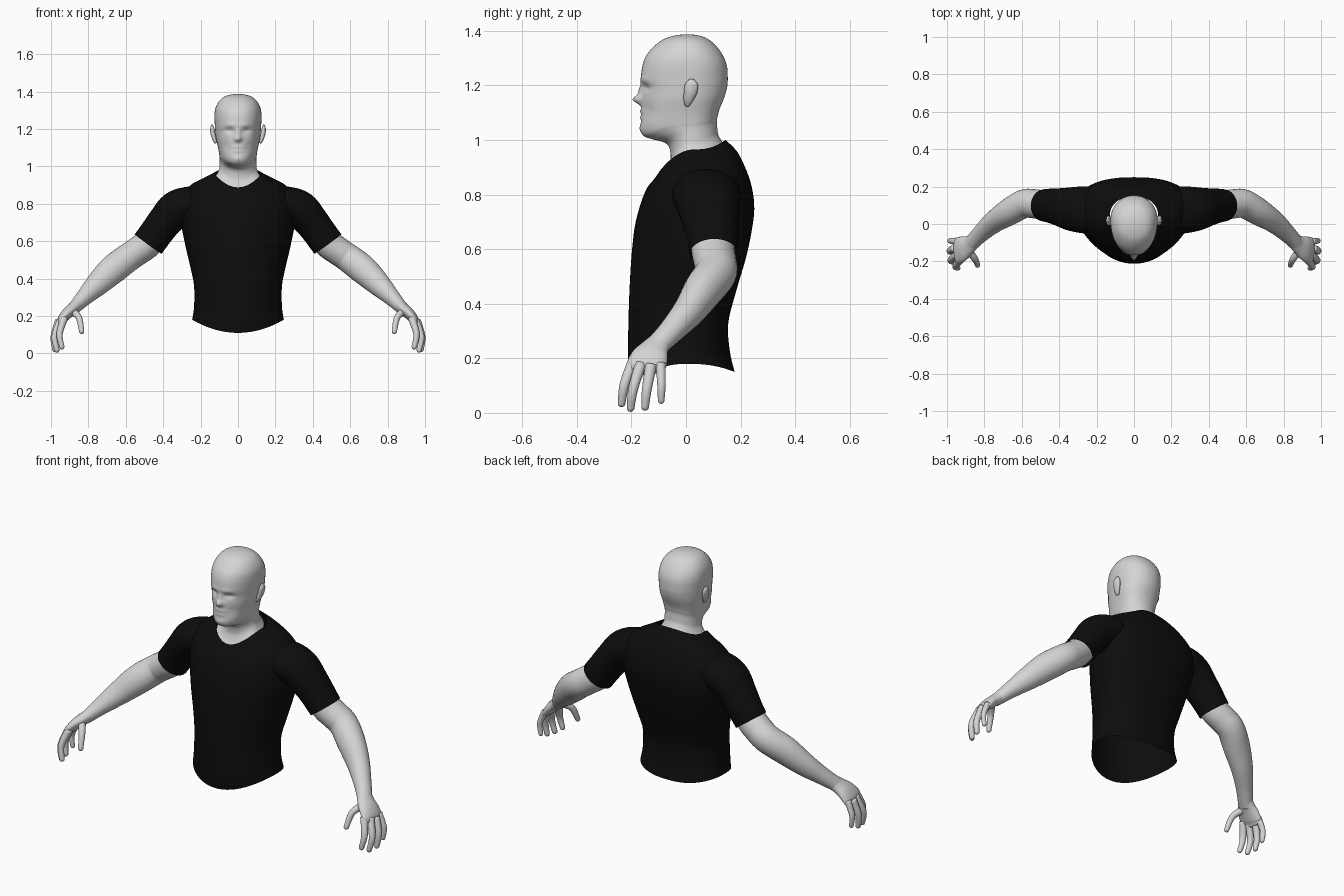
import bpy, bmesh, math
from mathutils import Vector


def material(name, c):
    m = bpy.data.materials.new(name)
    m.diffuse_color = (c, c, c, 1)
    return m


SKIN = material("pale grey skin", 0.66)
SHIRT = material("black cloth", 0.004)


def smooth_rows(rows, steps):
    """Catmull-Rom interpolation through rows of numbers."""
    out = []
    for i in range(len(rows) - 1):
        p0, p1 = rows[max(i - 1, 0)], rows[i]
        p2, p3 = rows[i + 1], rows[min(i + 2, len(rows) - 1)]
        for s in range(steps):
            t = s / steps
            out.append([0.5 * (2 * b + (c - a) * t + (2 * a - 5 * b + 4 * c - d) * t * t
                               + (3 * b - a - 3 * c + d) * t ** 3)
                        for a, b, c, d in zip(p0, p1, p2, p3)])
    out.append(list(rows[-1]))
    return out


def skin_rings(name, rings, mat, cap_start=False, cap_end=False, mirror=False):
    """Bridge equal-sized rings of points into one smooth surface."""
    bm = bmesh.new()
    vs = [[bm.verts.new(p) for p in ring] for ring in rings]
    n = len(vs[0])
    for a, b in zip(vs, vs[1:]):
        for i in range(n):
            j = (i + 1) % n
            bm.faces.new((a[i], a[j], b[j], b[i]))
    if cap_start:
        bm.faces.new(vs[0][::-1])
    if cap_end:
        bm.faces.new(vs[-1])
    bmesh.ops.recalc_face_normals(bm, faces=bm.faces)
    me = bpy.data.meshes.new(name)
    bm.to_mesh(me)
    bm.free()
    me.materials.append(mat)
    me.shade_smooth()
    ob = bpy.data.objects.new(name, me)
    bpy.context.collection.objects.link(ob)
    if mirror:
        ob.modifiers.new("mirror", 'MIRROR').use_mirror_merge = False
    return ob


def body_rings(rows, steps, segs, front_exp, back_exp):
    """Rows: z front, z side, z back, y front, y middle, y back, half width."""
    rings = []
    for zf, zs, zb, yf, ym, yb, hw in smooth_rows(rows, steps):
        ring = []
        for k in range(segs):
            a = 2 * math.pi * k / segs
            c, s = math.cos(a), math.sin(a)
            e = 2 / (front_exp if s < 0 else back_exp)
            x = hw * math.copysign(abs(c) ** e, c)
            d = abs(s) ** e
            y = ym + d * ((yb if s > 0 else yf) - ym)
            z = zs + s * s * ((zb if s > 0 else zf) - zs)
            ring.append(Vector((x, y, z)))
        rings.append(ring)
    return rings


def limb(name, rows, mat, steps=5, segs=24, round_end=False, cap=True):
    """Mirrored tube. Rows: x, y, z, half thickness, half breadth along y."""
    pts = smooth_rows(rows, steps)
    if round_end:
        # dome over the tip
        p, q = Vector(pts[-1][:3]), Vector(pts[-2][:3])
        d = (p - q).normalized()
        r, b = pts[-1][3:]
        for ang in (25, 50, 70, 85):
            w = math.radians(ang)
            pts.append([*(p + d * r * math.sin(w)), r * math.cos(w), b * math.cos(w)])
    rings = []
    for i, row in enumerate(pts):
        t = (Vector(pts[min(i + 1, len(pts) - 1)][:3]) - Vector(pts[max(i - 1, 0)][:3])).normalized()
        u = Vector((0, 1, 0))
        u = (u - t * u.dot(t)).normalized()
        v = t.cross(u)
        rings.append([Vector(row[:3]) + u * row[4] * math.cos(w) + v * row[3] * math.sin(w)
                      for w in (2 * math.pi * k / segs for k in range(segs))])
    return skin_rings(name, rings, mat, cap, cap, True)


# Shirt body, open at hem and collar
torso = [
    (.11, .18, .15, -.205, 0, .178, .245),
    (.20, .25, .23, -.212, 0, .160, .235),
    (.33, .36, .33, -.211, .01, .155, .235),
    (.45, .45, .45, -.207, .03, .185, .252),
    (.57, .57, .57, -.200, .05, .220, .280),
    (.68, .68, .68, -.188, .07, .243, .302),
    (.76, .76, .76, -.168, .08, .250, .312),
    (.82, .84, .84, -.145, .08, .238, .300),
    (.855, .902, .91, -.118, .075, .212, .250),
    (.873, .935, .96, -.105, .06, .185, .190),
    (.888, .965, 1.0, -.095, .03, .145, .130),
]
skin_rings("shirt_body", body_rings(torso, 5, 64, 2.0, 2.4), SHIRT)

# Short sleeves
limb("sleeve", [
    (.18, .07, .825, .07, .10),
    (.25, .075, .805, .09, .125),
    (.33, .08, .77, .10, .118),
    (.395, .09, .70, .092, .102),
    (.44, .097, .64, .089, .093),
    (.48, .10, .585, .089, .086),
], SHIRT, segs=40, cap=False)

# Head and neck
head = [
    (.86, .945, .985, -.093, .02, .138, .122),
    (.90, .965, 1.0, -.067, .02, .128, .110),
    (.94, .99, 1.02, -.056, .02, .118, .100),
    (.985, 1.02, 1.04, -.070, .02, .115, .098),
    (1.003, 1.045, 1.07, -.125, .02, .113, .098),
    (1.015, 1.06, 1.09, -.155, .02, .117, .100),
    (1.04, 1.08, 1.11, -.166, .02, .122, .103),
    (1.08, 1.11, 1.13, -.164, .02, .130, .109),
    (1.13, 1.15, 1.16, -.163, .02, .142, .118),
    (1.18, 1.19, 1.19, -.160, .02, .150, .122),
    (1.22, 1.22, 1.22, -.165, .02, .153, .124),
    (1.27, 1.27, 1.27, -.160, .02, .150, .126),
    (1.31, 1.31, 1.31, -.145, .015, .135, .121),
    (1.345, 1.345, 1.345, -.115, .01, .110, .104),
    (1.37, 1.37, 1.37, -.080, .005, .080, .078),
    (1.383, 1.383, 1.383, -.038, .005, .045, .042),
    (1.387, 1.387, 1.387, -.002, .005, .010, .006),
]
rings = body_rings(head, 6, 80, 2.15, 2.1)
# Facial features as soft bumps: x, z, spread x, spread z, depth
features = [
    (0, 1.148, .017, .016, .034), (0, 1.18, .013, .02, .014),
    (.045, 1.192, .024, .014, -.012), (-.045, 1.192, .024, .014, -.012),
    (.04, 1.222, .03, .01, .004), (-.04, 1.222, .03, .01, .004),
    (0, 1.103, .03, .008, .006), (0, 1.083, .026, .007, .005),
    (0, 1.093, .03, .004, -.004), (0, 1.04, .025, .014, .004),
    (.06, 1.11, .022, .025, -.005), (-.06, 1.11, .022, .025, -.005),
]
for ring in rings:
    for p in ring:
        if p.y < -.03 and p.z > 1.01:
            p.y -= sum(d * math.exp(-((p.x - x) / sx) ** 2 - ((p.z - z) / sz) ** 2)
                       for x, z, sx, sz, d in features)
skin_rings("head", rings, SKIN, False, True)

# Ears
limb("ear", [
    (.118, .004, 1.125, .007, .008),
    (.126, .008, 1.145, .011, .017),
    (.134, .016, 1.175, .013, .024),
    (.138, .020, 1.202, .011, .024),
    (.138, .020, 1.218, .006, .012),
], SKIN, segs=20, round_end=True)

# Bare arms
limb("arm", [
    (.40, .09, .69, .075, .08),
    (.48, .10, .59, .077, .079),
    (.535, .108, .548, .076, .078),
    (.59, .108, .510, .076, .076),
    (.67, .062, .448, .077, .071),
    (.75, .010, .372, .064, .058),
    (.82, -.052, .302, .046, .047),
    (.865, -.098, .255, .036, .043),
    (.885, -.115, .235, .032, .046),
], SKIN, segs=32)

# Palms
limb("palm", [
    (.855, -.09, .265, .034, .040),
    (.885, -.113, .238, .032, .052),
    (.915, -.130, .212, .030, .066),
    (.942, -.143, .180, .024, .072),
    (.952, -.147, .160, .014, .062),
], SKIN, round_end=True)

# Fingers and thumb: base, knuckle, tip
digits = {
    "index_finger": ((.928, -.192, .190), (.954, -.225, .105), (.942, -.236, .035)),
    "middle_finger": ((.948, -.165, .180), (.980, -.193, .090), (.968, -.203, .018)),
    "ring_finger": ((.958, -.128, .175), (.985, -.143, .090), (.979, -.150, .022)),
    "little_finger": ((.952, -.093, .180), (.982, -.090, .105), (.977, -.091, .045)),
    "thumb": ((.885, -.140, .225), (.850, -.188, .190), (.836, -.220, .118)),
}
for name, (a, b, c) in digits.items():
    k = .86 if name == "little_finger" else 1.0
    limb(name, [(*a, .020 * k, .021 * k), (*b, .017 * k, .018 * k), (*c, .014 * k, .014 * k)],
         SKIN, segs=16, round_end=True)
